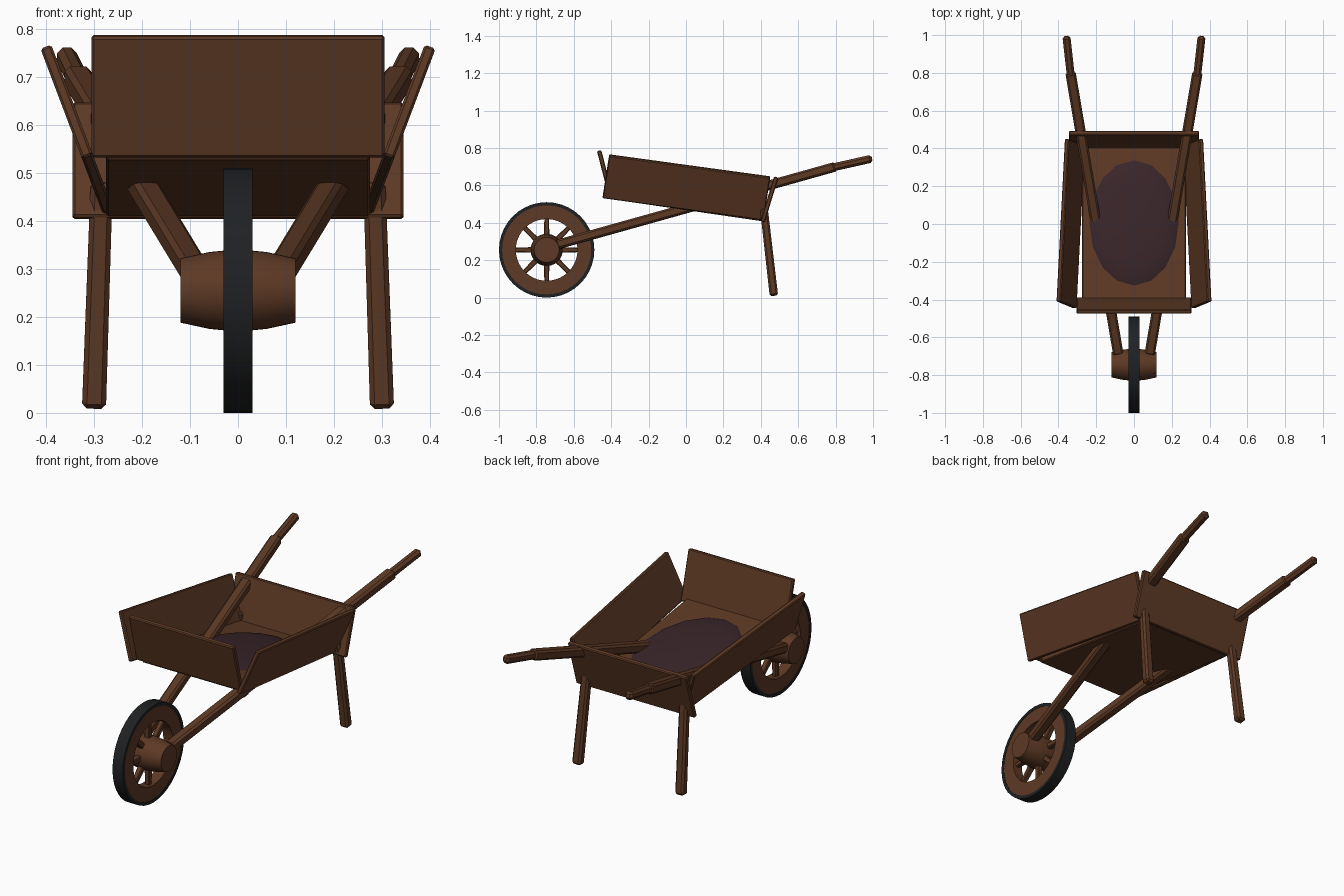
import bpy, bmesh, math
from mathutils import Vector, Matrix, Euler

if "Cube" in bpy.data.objects:
    bpy.data.objects.remove(bpy.data.objects["Cube"])


def material(name, rgb):
    m = bpy.data.materials.new(name)
    m.use_nodes = True
    m.diffuse_color = (*rgb, 1)
    m.node_tree.nodes["Principled BSDF"].inputs["Base Color"].default_value = (*rgb, 1)
    return m


wood = material("brown_wood", (0.11, 0.041, 0.018))
soil_dark = material("dark_soil", (0.04, 0.018, 0.022))
iron = material("black_tyre", (0.014, 0.015, 0.016))


def finish(name, bm, mat, bevel=0, smooth=False):
    bmesh.ops.recalc_face_normals(bm, faces=bm.faces)
    mesh = bpy.data.meshes.new(name)
    bm.to_mesh(mesh)
    bm.free()
    ob = bpy.data.objects.new(name, mesh)
    bpy.context.collection.objects.link(ob)
    mesh.materials.append(mat)
    if bevel:
        mod = ob.modifiers.new("soft_edges", "BEVEL")
        mod.width = bevel
        mod.segments = 1
    if smooth:
        bpy.ops.object.select_all(action="DESELECT")
        ob.select_set(True)
        bpy.context.view_layer.objects.active = ob
        bpy.ops.object.shade_smooth_by_angle(angle=math.radians(35))
    return ob


def board(name, size, center, rotation=(0, 0, 0), bevel=0.005):
    bm = bmesh.new()
    bmesh.ops.create_cube(bm, size=1)
    turn = Euler([math.radians(a) for a in rotation]).to_matrix().to_4x4()
    bm.transform(Matrix.Translation(center) @ turn @ Matrix.Diagonal((*size, 1)))
    return finish(name, bm, wood, bevel)


def beam(name, start, end, width, depth, bevel, taper=1.0):
    """Squared pole running from start to end."""
    start, end = Vector(start), Vector(end)
    along = end - start
    up = "Y" if abs(along.z) > abs(along.y) else "X"
    bm = bmesh.new()
    bmesh.ops.create_cube(bm, size=1)
    for v in bm.verts:
        s = taper if v.co.z > 0 else 1
        v.co.x *= s
        v.co.y *= s
    size = (width, depth) if up == "Y" else (depth, width)
    # Build a frame whose second axis stays level or upright
    z = along.normalized()
    x = Vector((1, 0, 0)) if up == "Y" else Vector((0, 0, 1))
    x = (x - z * x.dot(z)).normalized()
    frame = Matrix((x, z.cross(x), z)).transposed().to_4x4()
    bm.transform(Matrix.Translation((start + end) / 2) @ frame
                 @ Matrix.Diagonal((*size, along.length, 1)))
    return finish(name, bm, mat=wood, bevel=bevel)


def lathe(name, profile, mat, closed, steps=40):
    """Turn an (x, radius) profile around the axle."""
    bm = bmesh.new()
    verts = [bm.verts.new((x, 0, r)) for x, r in profile]
    pairs = list(zip(verts, verts[1:]))
    if closed:
        pairs.append((verts[-1], verts[0]))
    edges = [bm.edges.new(p) for p in pairs]
    bmesh.ops.spin(bm, geom=verts + edges, axis=(1, 0, 0), cent=(0, 0, 0),
                   angle=math.tau, steps=steps)
    bmesh.ops.remove_doubles(bm, verts=bm.verts, dist=1e-4)
    bm.transform(Matrix.Translation(AXLE))
    return finish(name, bm, mat, smooth=True)


# Wheel
AXLE = Vector((0, -0.745, 0.255))


def ring(name, inner, outer, half, mat):
    lathe(name, [(-half, inner), (half, inner), (half, outer), (-half, outer)], mat, True)


ring("wheel_tyre", 0.238, 0.255, 0.03, iron)
ring("wheel_rim", 0.165, 0.239, 0.028, wood)
lathe("wheel_hub", [(-0.12, 0), (-0.12, 0.067), (-0.06, 0.08), (0, 0.086),
                    (0.06, 0.08), (0.12, 0.067), (0.12, 0)], wood, False)
for i in range(8):
    a = i * math.tau / 8
    ray = Vector((0, math.cos(a), math.sin(a)))
    beam(f"wheel_spoke_{i + 1}", AXLE + ray * 0.07, AXLE + ray * 0.18,
         0.03, 0.03, 0.004, 0.8)

# Tray
TILT = -8.3
board("tray_floor", (0.55, 0.82, 0.03), (0, 0, 0.483), (TILT, 0, 0))
board("tray_front", (0.61, 0.024, 0.26), (0, -0.432, 0.66), (14.5, 0, 0))
board("tray_back", (0.69, 0.024, 0.25), (0, 0.446, 0.525), (-17, 0, 0))

# Parts found on both sides
for side, s in (("left", 1), ("right", -1)):
    board(f"tray_side_{side}", (0.024, 0.87, 0.248), (s * 0.335, 0.002, 0.59),
          (TILT, s * 20.7, 0))
    beam(f"shaft_{side}", (s * 0.083, -0.69, 0.283), (s * 0.336, 0.8, 0.7),
         0.055, 0.05, 0.01)
    beam(f"handle_grip_{side}", (s * 0.334, 0.78, 0.695), (s * 0.358, 0.994, 0.743),
         0.042, 0.042, 0.012)
    beam(f"leg_{side}", (s * 0.3, 0.47, 0.01), (s * 0.284, 0.416, 0.48),
         0.05, 0.045, 0.01, 0.92)

# Low heap of soil lying on the floor
bm = bmesh.new()
bmesh.ops.create_uvsphere(bm, u_segments=16, v_segments=8, radius=1)
bmesh.ops.delete(bm, geom=[v for v in bm.verts if v.co.z < -0.01], context="VERTS")
bm.transform(Matrix.Translation((0, 0.005, 0.493)) @ Matrix.Rotation(math.radians(TILT), 4, "X")
             @ Matrix.Diagonal((0.243, 0.345, 0.03, 1)))
finish("soil_heap", bm, soil_dark, smooth=True)
